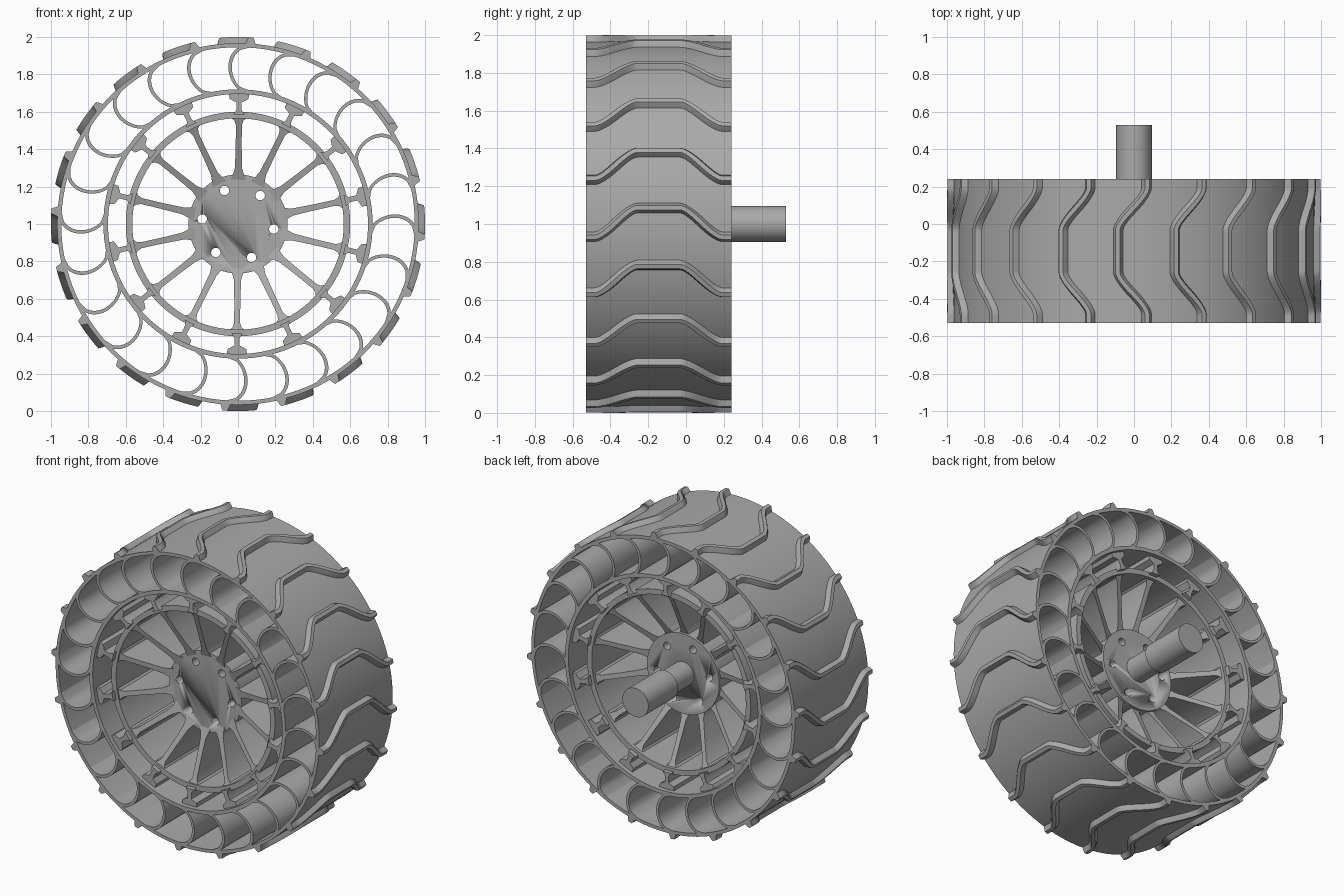
import bpy, bmesh, math
from mathutils import Vector

if "Cube" in bpy.data.objects:
    bpy.data.objects.remove(bpy.data.objects["Cube"])

FRONT, BACK = -0.53, 0.24
MID = (FRONT + BACK) / 2
grey = bpy.data.materials.new("warm grey")
grey.use_nodes = True
grey.diffuse_color = (0.4, 0.4, 0.4, 1)
grey.node_tree.nodes["Principled BSDF"].inputs["Base Color"].default_value = (0.4, 0.4, 0.4, 1)


def polar(r, a, y):
    return Vector((r * math.cos(a), y, 1 + r * math.sin(a)))


def finish(name, bm, angle=35):
    bmesh.ops.recalc_face_normals(bm, faces=bm.faces)
    mesh = bpy.data.meshes.new(name)
    bm.to_mesh(mesh)
    bm.free()
    obj = bpy.data.objects.new(name, mesh)
    bpy.context.collection.objects.link(obj)
    mesh.materials.append(grey)
    bpy.ops.object.select_all(action='DESELECT')
    obj.select_set(True)
    bpy.context.view_layer.objects.active = obj
    bpy.ops.object.shade_smooth_by_angle(angle=math.radians(angle))
    return obj


def loft(bm, sections, closed=False):
    """Skin a list of equal closed sections, capping the ends unless it loops."""
    rows = [[bm.verts.new(p) for p in s] for s in sections]
    n = len(rows[0])
    for i in range(len(rows) - (0 if closed else 1)):
        a, b = rows[i], rows[(i + 1) % len(rows)]
        for j in range(n):
            k = (j + 1) % n
            bm.faces.new((a[j], a[k], b[k], b[j]))
    if not closed:
        bm.faces.new(rows[0])
        bm.faces.new(rows[-1])


def lathe(name, profile, steps=120):
    bm = bmesh.new()
    loft(bm, [[polar(r, math.tau * i / steps, y) for r, y in profile] for i in range(steps)], True)
    return finish(name, bm)


def band(name, r0, r1, y0, y1):
    return lathe(name, [(r0, y0), (r1, y0), (r1, y1), (r0, y1)])


def cylinder(name, r, y0, y1, centre=(0, 0), steps=48):
    bm = bmesh.new()
    cx, cz = centre
    loft(bm, [[polar(r, math.tau * i / steps, y) + Vector((cx, 0, cz)) for i in range(steps)]
              for y in (y0, y1)])
    return finish(name, bm)


# Concentric rings
band("tyre_shell", 0.945, 0.967, FRONT, BACK)
band("middle_ring", 0.695, 0.72, FRONT, BACK)
band("rim_ring", 0.565, 0.6, FRONT + 0.06, BACK - 0.06)

# Wavy tread bars
bm = bmesh.new()
STEPS = 48
for k in range(20):
    rows = []
    for i in range(STEPS + 1):
        y = FRONT + (BACK - FRONT) * i / STEPS
        t = min(1, max(0, (0.33 - abs(y - MID)) / 0.21))
        t = 0.5 * t + 0.5 * t * t * (3 - 2 * t)
        a = math.radians(18 * k - 4 + 9 * t)
        w = 0.024 + 0.008 * math.sin(math.pi * t)
        rows.append([polar(r, a + s, y) for r, s in
                     ((0.955, -w - 0.008), (0.99, -w * 0.75), (1, -w * 0.5),
                      (1, w * 0.5), (0.99, w * 0.75), (0.955, w + 0.008))])
    loft(bm, rows)
finish("tread_bars", bm)

# Curved flexible spokes between middle ring and tyre
bm = bmesh.new()
for k in range(24):
    base = math.tau * k / 24 + math.radians(86)
    rows = []
    for i in range(17):
        u = i / 16
        r = 0.71 + 0.245 * u
        bulge = 0.1 * math.sqrt(max(0, 1 - (2 * u - 1) ** 2))
        d = Vector((2 * u - 1, 0.9 * math.sqrt(max(0, 1 - (2 * u - 1) ** 2)))).normalized() * 0.009
        rows.append([polar(r + s * d.x, base + (bulge + s * d.y) / 0.83, y)
                     for s, y in ((-1, FRONT), (1, FRONT), (1, BACK), (-1, BACK))])
    loft(bm, rows)
finish("flexible_spokes", bm)

# Webs joining rim and middle ring, flaring outward
bm = bmesh.new()
for k in range(14):
    a = math.tau * k / 14 + math.radians(89.5)
    loft(bm, [[polar(r, a + s * w / r, y) for s, y in
               ((-1, FRONT + 0.03), (1, FRONT + 0.03), (1, BACK - 0.03), (-1, BACK - 0.03))]
              for r, w in ((0.585, 0.03), (0.61, 0.014), (0.65, 0.014), (0.67, 0.05), (0.705, 0.055))])
finish("rim_webs", bm)

# Deep blade spokes from hub to rim
bm = bmesh.new()
for k in range(14):
    a = math.tau * k / 14 + math.radians(89.5)
    rows = []
    for r, w in ((0.24, 0.04), (0.27, 0.028), (0.3, 0.019), (0.42, 0.016),
                 (0.53, 0.016), (0.555, 0.025), (0.57, 0.045)):
        u = (r - 0.24) / 0.33
        y0, y1 = -0.34 - 0.12 * u, 0.0 + 0.16 * u
        rows.append([polar(r, a + s * w / r, y) for s, y in ((-1, y0), (1, y0), (1, y1), (-1, y1))])
    loft(bm, rows)
finish("blade_spokes", bm)

# Hub with six bolt holes
hub = cylinder("hub", 0.265, -0.34, 0.03, steps=64)
for k in range(6):
    a = math.radians(52 + 60 * k)
    cut = cylinder("hole_cutter", 0.025, -0.6, 0.3, (0.193 * math.cos(a), 0.193 * math.sin(a)), 24)
    cut.hide_render = True
    cut.hide_set(True)
    mod = hub.modifiers.new("bolt_hole", 'BOOLEAN')
    mod.object = cut
    mod.solver = 'EXACT'

# Stepped axle
cylinder("axle_neck", 0.08, 0.0, 0.24)
cylinder("axle", 0.095, 0.22, 0.53)
